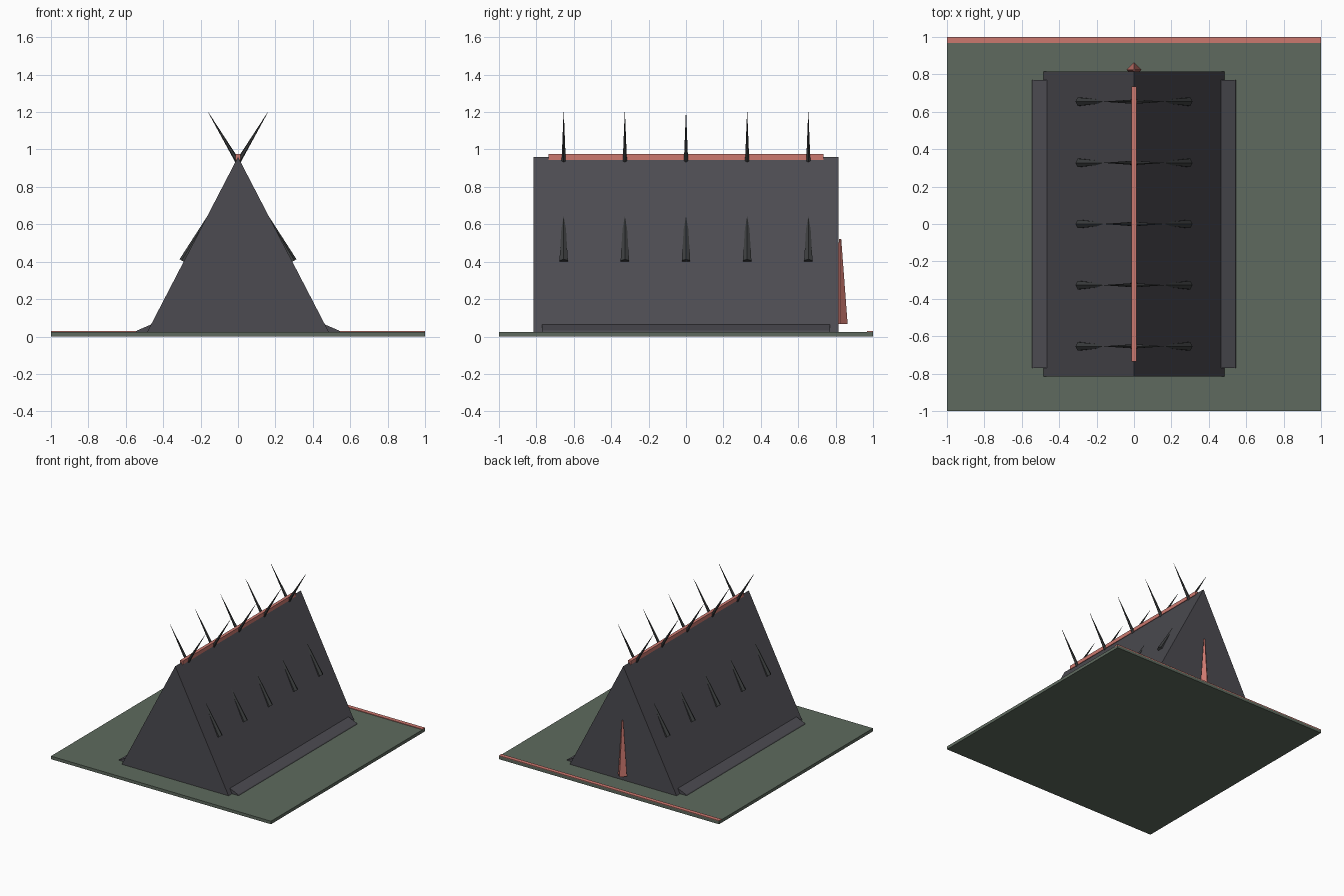
import bpy, bmesh, math
from mathutils import Vector, Matrix

if "Cube" in bpy.data.objects:
    bpy.data.objects.remove(bpy.data.objects["Cube"])


def srgb(h):
    c = [int(h[i:i + 2], 16) / 255 for i in (0, 2, 4)]
    return [v / 12.92 if v < 0.04045 else ((v + 0.055) / 1.055) ** 2.4 for v in c] + [1]


def material(name, h):
    m = bpy.data.materials.new(name)
    m.diffuse_color = srgb(h)
    m.use_nodes = True
    m.node_tree.nodes["Principled BSDF"].inputs["Base Color"].default_value = m.diffuse_color
    return m


GREEN = material("moss green", "5E6A5E")
GREY = material("slate grey", "4C4B51")
DARK = material("dark iron", "3C3E3F")
RED = material("faded red", "CC786F")


def finish(bm, name, mat):
    bmesh.ops.recalc_face_normals(bm, faces=bm.faces)
    me = bpy.data.meshes.new(name)
    bm.to_mesh(me)
    bm.free()
    me.materials.append(mat)
    ob = bpy.data.objects.new(name, me)
    bpy.context.collection.objects.link(ob)
    return ob


def extrude_y(name, profile, y0, y1, mat):
    """Extrude an x-z outline along y."""
    bm = bmesh.new()
    face = bm.faces.new([bm.verts.new((x, y0, z)) for x, z in profile])
    new = bmesh.ops.extrude_face_region(bm, geom=[face])["geom"]
    bmesh.ops.translate(bm, vec=(0, y1 - y0, 0),
                        verts=[v for v in new if isinstance(v, bmesh.types.BMVert)])
    return finish(bm, name, mat)


def box(name, x, y0, y1, z0, z1, mat):
    return extrude_y(name, [(-x, z0), (x, z0), (x, z1), (-x, z1)], y0, y1, mat)


def spike(name, base, tip, r1, r2, sides, mat):
    """Low-poly tapered spike between two points."""
    base, tip = Vector(base), Vector(tip)
    axis = tip - base
    bm = bmesh.new()
    bmesh.ops.create_cone(bm, cap_ends=True, segments=sides, radius1=r1,
                          radius2=r2, depth=axis.length)
    turn = axis.to_track_quat('Z', 'Y').to_matrix().to_4x4()
    bm.transform(Matrix.Translation((base + tip) / 2) @ turn)
    return finish(bm, name, mat)


# Ground slab with a painted rear edge
box("ground_slab", 1, -1, 1, 0, 0.025, GREEN)
box("rear_edge_strip", 1, 0.967, 1, 0.02, 0.03, RED)

# Tent body and ridge cap
extrude_y("tent_body", [(-0.485, 0.025), (0.485, 0.025), (0, 0.96)], -0.815, 0.815, GREY)
box("ridge_cap", 0.013, -0.735, 0.735, 0.945, 0.975, RED)

# Sloped skirts and rows of spikes on both sides
for side, s in (("left", -1), ("right", 1)):
    extrude_y(side + "_skirt", [(s * 0.44, 0.02), (s * 0.545, 0.024), (s * 0.54, 0.032),
                                (s * 0.465, 0.064)], -0.77, 0.77, GREY)
    for i in range(5):
        y = (i - 2) * 0.327
        spike(f"{side}_wall_spike_{i}", (s * 0.29, y, 0.40), (s * 0.09, y, 0.755),
              0.026, 0.002, 6, DARK)
        spike(f"{side}_ridge_spike_{i}", (0, y, 0.932), (s * 0.16, y, 1.2),
              0.013, 0.0008, 6, DARK)

# Upright marker on the rear wall
spike("rear_marker", (0, 0.824, 0.068), (0, 0.824, 0.52), 0.04, 0.006, 4, RED)
